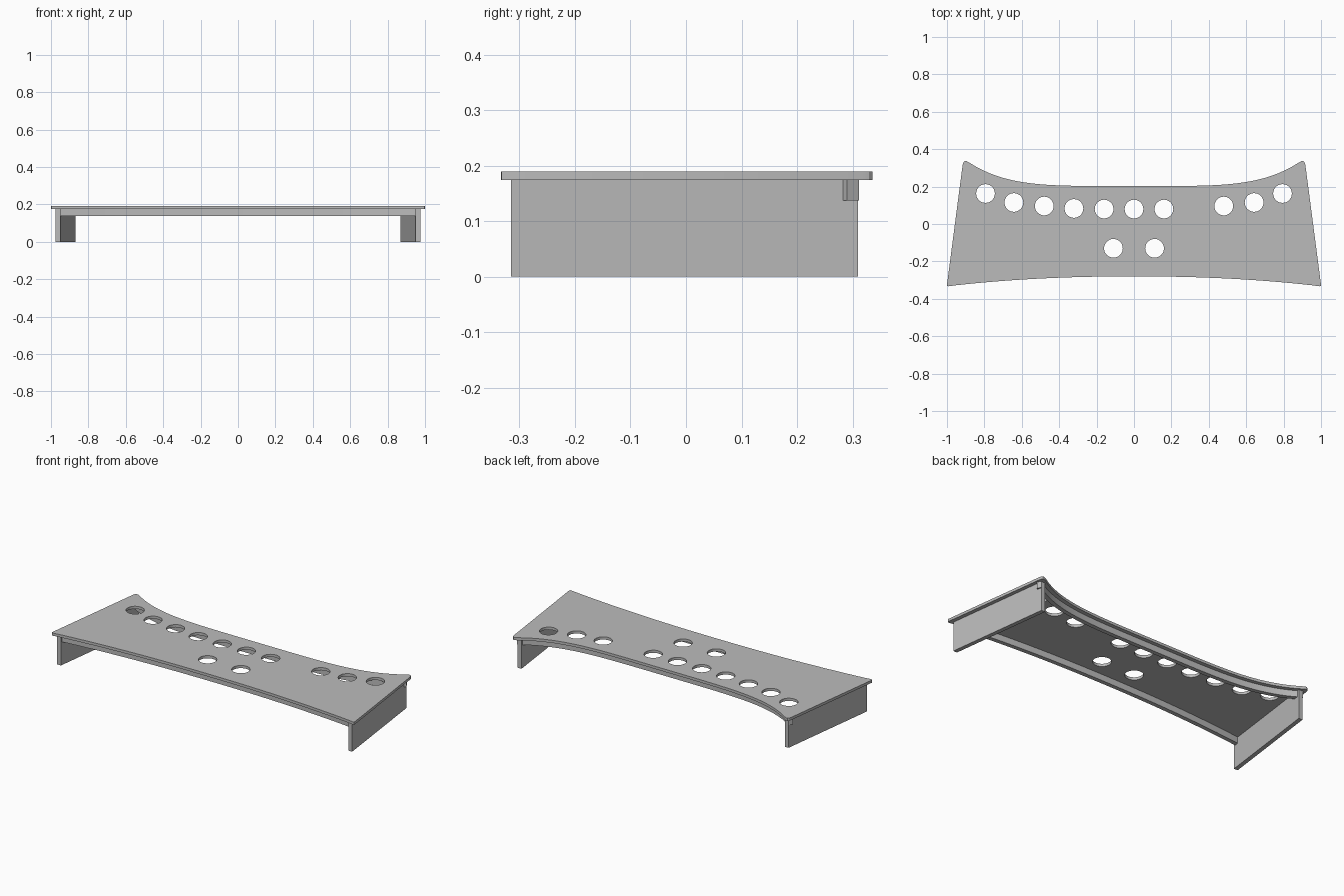
import bpy, bmesh, math

cube = bpy.data.objects.get("Cube")
if cube:
    bpy.data.objects.remove(cube)

TOP, UNDER, RIM = 0.19, 0.174, 0.137
INSET, WALL = 0.023, 0.025

grey = bpy.data.materials.new("light grey")
grey.use_nodes = True
colour = (0.5, 0.5, 0.5, 1)
grey.diffuse_color = colour
grey.node_tree.nodes["Principled BSDF"].inputs["Base Color"].default_value = colour


def back_y(x):
    return 0.203 + 0.225 * abs(x) ** 4.6


def front_y(x):
    return -0.28 - 0.053 * abs(x) ** 2.2


def span(a, b, n):
    return [a + (b - a) * i / n for i in range(n + 1)]


def finish(name, mesh):
    obj = bpy.data.objects.new(name, mesh)
    bpy.context.collection.objects.link(obj)
    mesh.materials.clear()
    mesh.materials.append(grey)
    bpy.ops.object.select_all(action='DESELECT')
    obj.select_set(True)
    bpy.context.view_layer.objects.active = obj
    bpy.ops.object.shade_smooth_by_angle(angle=math.radians(30))
    return obj


def slab(name, loops, z0, z1):
    """Extruded flat shape; loops after the first become holes."""
    bm = bmesh.new()
    edges = []
    for loop in loops:
        vs = [bm.verts.new((x, y, z0)) for x, y in loop]
        edges += [bm.edges.new((v, vs[i - 1])) for i, v in enumerate(vs)]
    bmesh.ops.triangle_fill(bm, edges=edges, use_beauty=True, use_dissolve=False)
    ext = bmesh.ops.extrude_face_region(bm, geom=bm.faces[:], use_keep_orig=True)
    for v in ext["geom"]:
        if isinstance(v, bmesh.types.BMVert):
            v.co.z = z1
    bmesh.ops.recalc_face_normals(bm, faces=bm.faces[:])
    mesh = bpy.data.meshes.new(name)
    bm.to_mesh(mesh)
    bm.free()
    return finish(name, mesh)


def offset(path, d):
    """Shift an open path sideways (towards its right for positive d)."""
    out = []
    for i, (x, y) in enumerate(path):
        ax, ay = path[max(i - 1, 0)]
        bx, by = path[min(i + 1, len(path) - 1)]
        k = d / math.hypot(bx - ax, by - ay)
        out.append((x + (by - ay) * k, y - (bx - ax) * k))
    return out


# Top panel with curved long edges and rounded corners
corner = [(0.895, 0.336), (0.905, 0.336), (0.912, 0.33), (0.916, 0.318),
          (1.0, -0.325), (0.998, -0.332), (0.99, -0.333)]
outline = [(x, back_y(x)) for x in span(-0.88, 0.88, 48)] + corner
outline += [(x, front_y(x)) for x in span(0.96, -0.96, 32)]
outline += [(-x, y) for x, y in reversed(corner)]


def circle(cx, cy, r=0.05, n=32):
    return [(cx + r * math.cos(math.tau * i / n),
             cy + r * math.sin(math.tau * i / n)) for i in range(n)]


# Arc of holes (one place left empty on the left) and a pair near the front
centres = [(0, 0.08), (0.16, 0.08), (-0.16, 0.08), (-0.321, 0.083)]
for s in (-1, 1):
    centres += [(s * 0.48, 0.096), (s * 0.642, 0.115), (s * 0.794, 0.163),
                (s * 0.11, -0.13)]
slab("top_panel", [outline] + [circle(*c) for c in centres], UNDER, TOP)

# Thin rims under the back and front edges
back = [(x, back_y(x)) for x in span(-0.885, 0.885, 48)]
front = [(x, front_y(x)) for x in span(0.965, -0.965, 32)]
for name, path in (("back_rim", back), ("front_rim", front)):
    outer, inner = offset(path, INSET), offset(path, INSET + WALL)
    slab(name, [outer + inner[::-1]], RIM, UNDER)

# Slanted end legs
for name, s in (("left_leg", 1), ("right_leg", -1)):
    pts = [(0.975, -0.315), (0.895, 0.31), (0.895 - WALL, 0.31), (0.975 - WALL, -0.315)]
    slab(name, [[(s * x, y) for x, y in pts]], 0, UNDER)
